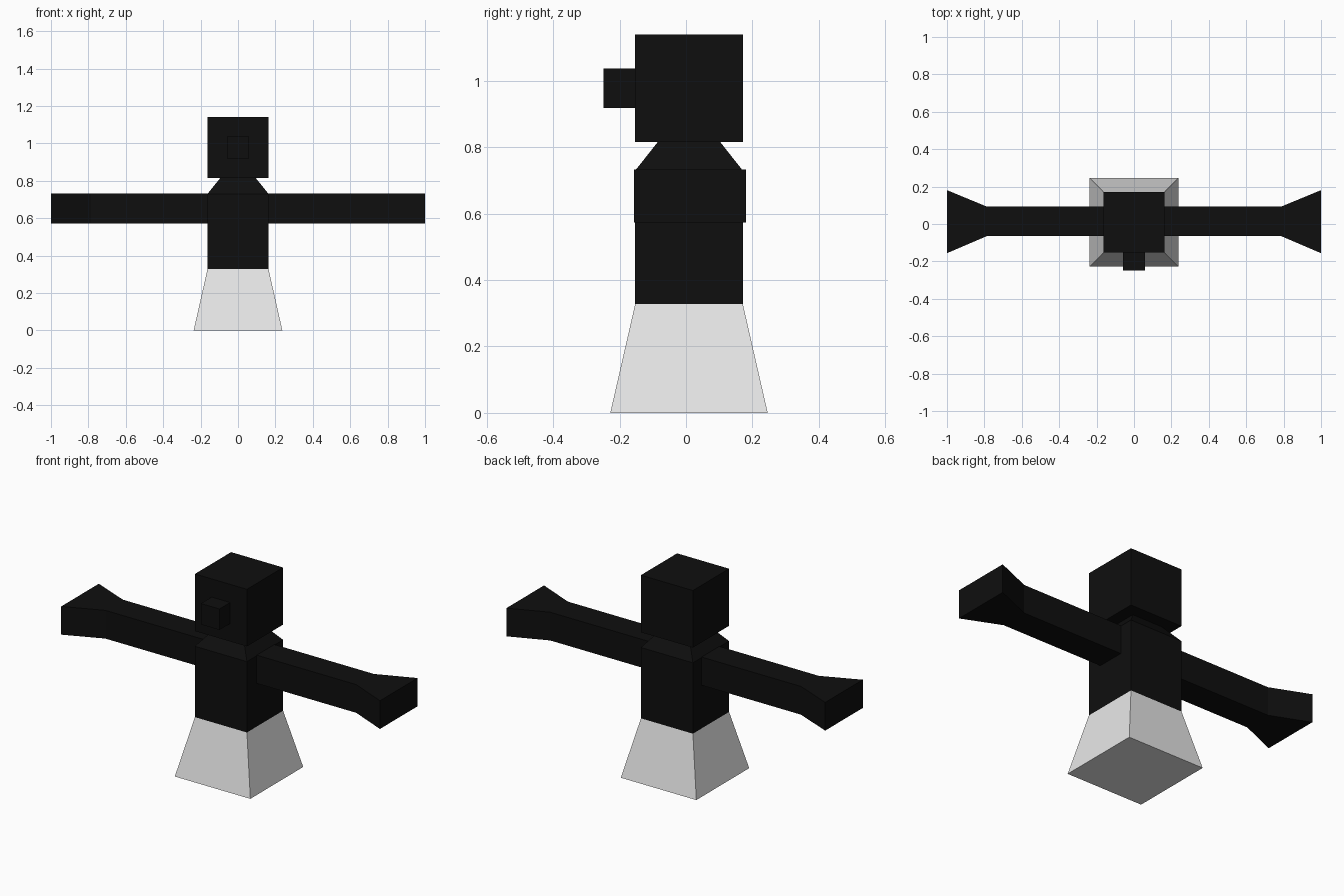
import bpy, bmesh

if "Cube" in bpy.data.objects:
    bpy.data.objects.remove(bpy.data.objects["Cube"])

CY = 0.009  # depth centre of the figure


def material(name, value):
    mat = bpy.data.materials.new(name)
    mat.diffuse_color = (value, value, value, 1)
    mat.use_nodes = True
    mat.node_tree.nodes["Principled BSDF"].inputs["Base Color"].default_value = mat.diffuse_color
    return mat


black = material("black", 0.0045)
white = material("off_white", 0.8)


def loft(name, rings, mat):
    """Closed flat-faced solid through a series of four-cornered rings."""
    bm = bmesh.new()
    loops = [[bm.verts.new(p) for p in ring] for ring in rings]
    for a, b in zip(loops, loops[1:]):
        for i in range(4):
            j = (i + 1) % 4
            bm.faces.new((a[i], a[j], b[j], b[i]))
    bm.faces.new(loops[0][::-1])
    bm.faces.new(loops[-1])
    bmesh.ops.recalc_face_normals(bm, faces=bm.faces)
    mesh = bpy.data.meshes.new(name)
    bm.to_mesh(mesh)
    bm.free()
    mesh.materials.append(mat)
    obj = bpy.data.objects.new(name, mesh)
    bpy.context.collection.objects.link(obj)
    return obj


def level(z, hx, hy, cy=CY):
    """Horizontal rectangle at height z."""
    return [(-hx, cy - hy, z), (hx, cy - hy, z), (hx, cy + hy, z), (-hx, cy + hy, z)]


def section(x, y0, y1, z0=0.573, z1=0.733):
    """Upright rectangle across the arm at x."""
    return [(x, y0, z0), (x, y1, z0), (x, y1, z1), (x, y0, z1)]


# Flared base
loft("skirt", [level(0, 0.237, 0.237), level(0.328, 0.163, 0.162)], white)

# Torso with sloped shoulders
loft("torso", [level(0.328, 0.163, 0.162), level(0.73, 0.163, 0.162),
               level(0.816, 0.094, 0.094)], black)

# Block head and nose
loft("head", [level(0.816, 0.163, 0.162), level(1.14, 0.163, 0.162)], black)
loft("nose", [level(0.918, 0.058, 0.048, -0.201),
              level(1.037, 0.058, 0.048, -0.201)], black)

# Arms with flared hands
for side, label in ((-1, "left"), (1, "right")):
    loft(label + "_arm", [section(side * 0.163, -0.065, 0.093),
                          section(side * 0.787, -0.065, 0.093),
                          section(side * 1.0, -0.156, 0.181)], black)
